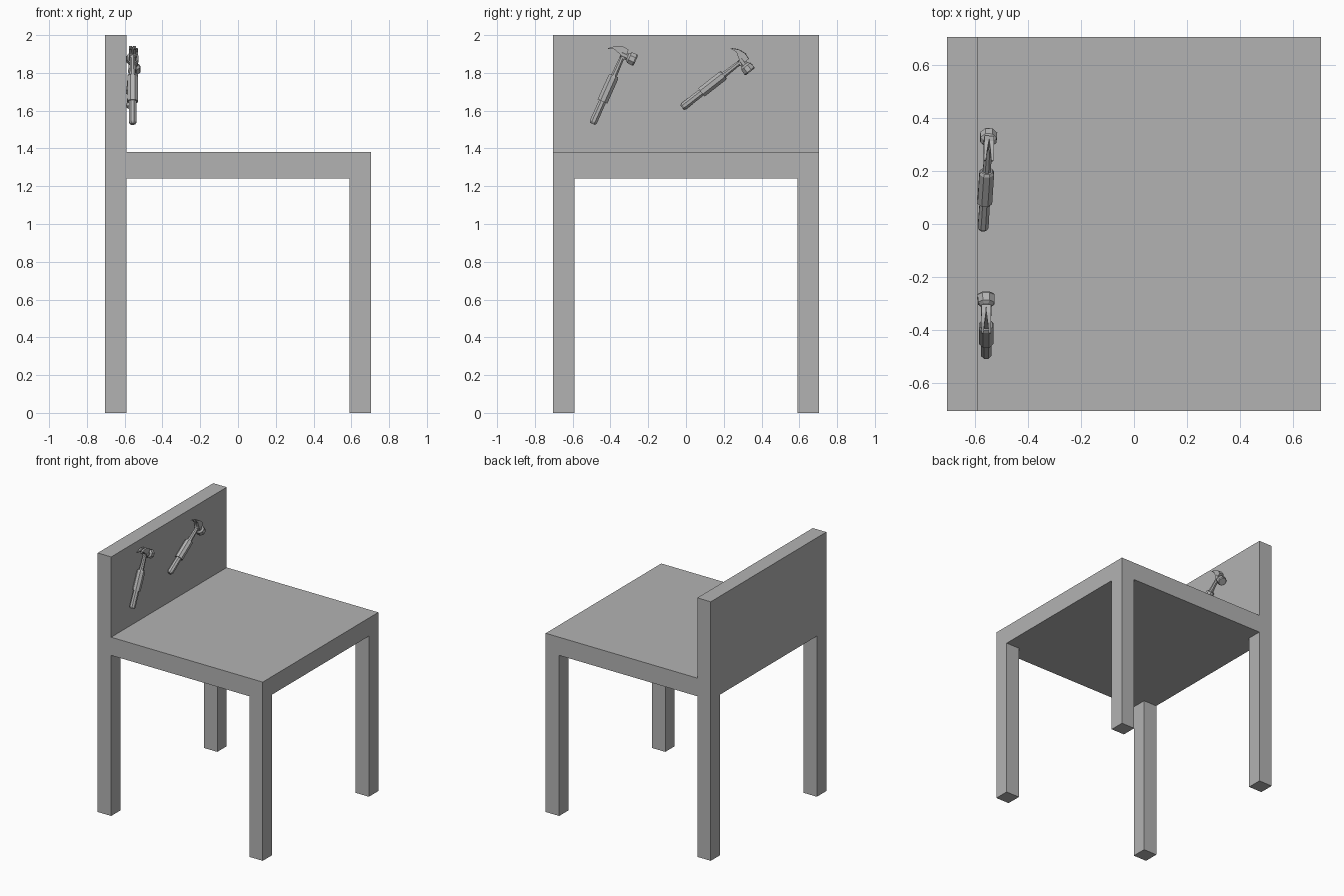
import bpy, bmesh
from math import radians, cos, sin, pi
from mathutils import Matrix, Vector

cube = bpy.data.objects.get("Cube")
if cube:
    bpy.data.objects.remove(cube)

grey = bpy.data.materials.new("plain grey")
grey.use_nodes = True
GREY = (0.45, 0.45, 0.45, 1)
grey.diffuse_color = GREY
grey.node_tree.nodes["Principled BSDF"].inputs["Base Color"].default_value = GREY


def finish(name, bm, matrix=None):
    bmesh.ops.recalc_face_normals(bm, faces=bm.faces[:])
    mesh = bpy.data.meshes.new(name)
    bm.to_mesh(mesh)
    bm.free()
    mesh.materials.append(grey)
    obj = bpy.data.objects.new(name, mesh)
    if matrix:
        obj.matrix_world = matrix
    bpy.context.collection.objects.link(obj)
    return obj


# Chair: a slab cut in thirds, legs pulled down and the backrest pulled up
HALF, LEG = 0.705, 0.115
SEAT_LOW, SEAT_TOP, TOP = 1.24, 1.38, 2.0


def pull(bm, faces, height):
    result = bmesh.ops.extrude_face_region(bm, geom=faces)
    for v in result["geom"]:
        if isinstance(v, bmesh.types.BMVert):
            v.co.z = height
    bmesh.ops.delete(bm, geom=faces, context="FACES")


bm = bmesh.new()
bmesh.ops.create_cube(bm, size=2)
for v in bm.verts:
    v.co = (v.co.x * HALF, v.co.y * HALF, SEAT_TOP if v.co.z > 0 else SEAT_LOW)
for axis in (Vector((1, 0, 0)), Vector((0, 1, 0))):
    for side in (-1, 1):
        bmesh.ops.bisect_plane(bm, geom=bm.verts[:] + bm.edges[:] + bm.faces[:],
                               plane_co=axis * side * (HALF - LEG), plane_no=axis)
bm.normal_update()
edge = HALF - LEG
bottom = [f for f in bm.faces if f.normal.z < -0.9]
corners = [f for f in bottom if min(abs(f.calc_center_median().x),
                                    abs(f.calc_center_median().y)) > edge]
pull(bm, corners, 0)
back = [f for f in bm.faces if f.normal.z > 0.9 and f.calc_center_median().x < -edge]
pull(bm, back, TOP)
bmesh.ops.recalc_face_normals(bm, faces=bm.faces[:])
bmesh.ops.dissolve_limit(bm, angle_limit=radians(1), verts=bm.verts[:], edges=bm.edges[:])
finish("chair_frame", bm)


# Hammers: local z runs up the handle, local y points to the striking face
def lathe(profile, sides=8):
    bm = bmesh.new()
    rings = []
    for height, radius in profile:
        rings.append([bm.verts.new((radius * cos(2 * pi * (i + 0.5) / sides),
                                    radius * sin(2 * pi * (i + 0.5) / sides), height))
                      for i in range(sides)])
    for low, high in zip(rings, rings[1:]):
        for i in range(sides):
            j = (i + 1) % sides
            bm.faces.new((low[i], low[j], high[j], high[i]))
    bm.faces.new(rings[0])
    bm.faces.new(rings[-1])
    return bm


def prong(bm, side):
    # One curved, tapering half of the claw
    path = [(0.015, 0.375, 0.437), (-0.02, 0.397, 0.44),
            (-0.055, 0.408, 0.427), (-0.087, 0.395, 0.4)]
    spread = [(0, 0.018), (0.001, 0.018), (0.006, 0.019), (0.01, 0.018)]
    rings = []
    for (y, low, high), (inner, outer) in zip(path, spread):
        rings.append([bm.verts.new((side * x, y, z)) for x, z in
                      ((inner, low), (outer, low), (outer, high), (inner, high))])
    for a, b in zip(rings, rings[1:]):
        for i in range(4):
            j = (i + 1) % 4
            bm.faces.new((a[i], a[j], b[j], b[i]))
    bm.faces.new(rings[0])
    bm.faces.new(rings[-1])


HANDLE = [(0, 0.015), (0.012, 0.022), (0.13, 0.021), (0.13, 0.030), (0.27, 0.030),
          (0.28, 0.024), (0.28, 0.017), (0.37, 0.014), (0.43, 0.014)]
HEAD = [(-0.012, 0.021), (0.025, 0.021), (0.036, 0.033), (0.066, 0.035), (0.073, 0.030)]


def hammer(prefix, base, tilt, lean):
    place = (Matrix.Translation(base) @ Matrix.Rotation(radians(-tilt), 4, "X")
             @ Matrix.Rotation(radians(lean), 4, "Y"))
    finish(prefix + "_hammer_handle", lathe(HANDLE), place)
    head = lathe(HEAD)
    head.transform(Matrix.Translation((0, 0, 0.4)) @ Matrix.Rotation(radians(-90), 4, "X"))
    finish(prefix + "_hammer_head", head, place)
    claw = bmesh.new()
    for side in (-1, 1):
        prong(claw, side)
    finish(prefix + "_hammer_claw", claw, place)


hammer("upright", (-0.558, -0.495, 1.53), 24, 0)
hammer("slanted", (-0.570, -0.02, 1.617), 52, 3)
